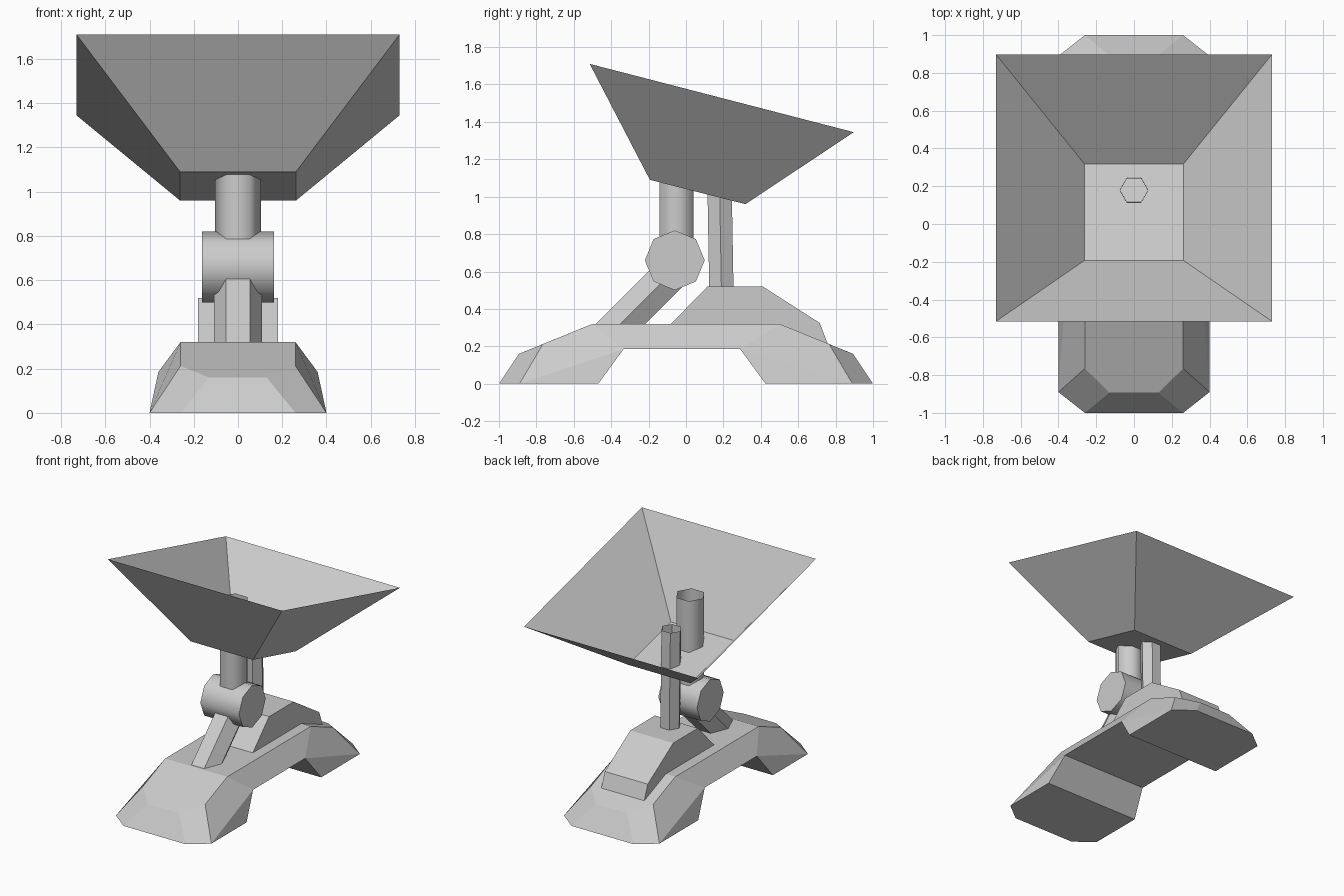
import bpy, bmesh, math
from mathutils import Matrix, Vector

if "Cube" in bpy.data.objects:
    bpy.data.objects.remove(bpy.data.objects["Cube"], do_unlink=True)

grey = bpy.data.materials.new("light_grey")
grey.use_nodes = True
grey.diffuse_color = (0.6, 0.6, 0.6, 1)
grey.node_tree.nodes["Principled BSDF"].inputs["Base Color"].default_value = (0.6, 0.6, 0.6, 1)


def finish(name, bm, smooth=False, recalc=True):
    if recalc:
        bmesh.ops.recalc_face_normals(bm, faces=bm.faces)
    mesh = bpy.data.meshes.new(name)
    bm.to_mesh(mesh)
    bm.free()
    mesh.materials.append(grey)
    obj = bpy.data.objects.new(name, mesh)
    bpy.context.collection.objects.link(obj)
    if smooth:
        bpy.ops.object.select_all(action='DESELECT')
        obj.select_set(True)
        bpy.context.view_layer.objects.active = obj
        bpy.ops.object.shade_smooth_by_angle(angle=math.radians(65))
    return obj


def rod(name, start, end, radius, sides, turn, caps=True, smooth=False):
    """Straight prism between two points."""
    a, b = Vector(start), Vector(end)
    bm = bmesh.new()
    place = (Matrix.Translation((a + b) / 2)
             @ Vector((0, 0, 1)).rotation_difference(b - a).to_matrix().to_4x4()
             @ Matrix.Rotation(math.radians(turn), 4, 'Z'))
    bmesh.ops.create_cone(bm, cap_ends=caps, segments=sides, radius1=radius,
                          radius2=radius, depth=(b - a).length, matrix=place)
    return finish(name, bm, smooth)


# Arched base: corner points of one quarter, mirrored to both sides and ends
quarter = {
    "top": (0.26, 0.50, 0.32), "brow": (0.26, 0.765, 0.212),
    "nose": (0.13, 0.893, 0.16), "toe": (0.26, 1.0, 0),
    "foot": (0.40, 0.89, 0), "heel": (0.40, 0.447, 0),
    "arch": (0.36, 0.312, 0.185),
}
bm = bmesh.new()
v = {}
for key, (x, y, z) in quarter.items():
    shift = -0.022 if key in ("heel", "arch") else 0
    for sx in (-1, 1):
        for sy in (-1, 1):
            v[key, sx, sy] = bm.verts.new((sx * x, sy * y + shift, z))


def across(sy, *keys):
    """Face that spans the width, symmetric about the middle."""
    bm.faces.new([v[k, 1, sy] for k in keys] + [v[k, -1, sy] for k in reversed(keys)])


for sy in (-1, 1):
    across(sy, "top", "brow", "nose")
    across(sy, "nose", "toe")
    across(sy, "toe", "foot", "heel")
    across(sy, "heel", "arch")
    for sx in (-1, 1):
        for keys in (("brow", "nose", "toe", "foot"), ("top", "brow", "foot", "arch"),
                     ("foot", "heel", "arch")):
            bm.faces.new([v[k, sx, sy] for k in keys])
for key in ("top", "arch"):
    bm.faces.new([v[key, sx, sy] for sx, sy in ((1, 1), (-1, 1), (-1, -1), (1, -1))])
for sx in (-1, 1):
    bm.faces.new([v["top", sx, 1], v["top", sx, -1], v["arch", sx, -1], v["arch", sx, 1]])
finish("arched_base", bm)

# Rear housing: side profile pulled across the width
profile = [(-0.085, 0.315), (0.115, 0.52), (0.41, 0.52), (0.715, 0.325), (0.757, 0.215), (0.5, 0.25)]
bm = bmesh.new()
side = bm.faces.new([bm.verts.new((-0.18, y, z)) for y, z in profile])
pulled = bmesh.ops.extrude_face_region(bm, geom=[side], use_keep_orig=True)["geom"]
bmesh.ops.translate(bm, vec=(0.36, 0, 0),
                    verts=[g for g in pulled if isinstance(g, bmesh.types.BMVert)])
finish("rear_housing", bm)

# Supports: slanted strut, pivot drum and the two open tubes
rod("slanted_strut", (0, -0.42, 0.25), (0, -0.06, 0.61), 0.108, 6, 30)
rod("pivot_drum", (-0.162, -0.06, 0.66), (0.162, -0.06, 0.66), 0.16, 8, 0, smooth=True)
rod("main_tube", (0, -0.05, 0.66), (0, -0.05, 1.42), 0.105, 6, 30, caps=False, smooth=True)
rod("thin_tube", (0, 0.191, 0.4), (0, 0.176, 1.25), 0.075, 6, 30, caps=False)

# Tilted open dish of thin faces
bm = bmesh.new()
around = ((-1, -1), (1, -1), (1, 1), (-1, 1))
rings = []
for x, front, back in ((0.262, (-0.193, 1.09), (0.318, 0.96)),
                       (0.73, (-0.515, 1.71), (0.897, 1.345))):
    rings.append([bm.verts.new((sx * x, *(front if sy < 0 else back))) for sx, sy in around])
floor, rim = rings
bm.faces.new(floor)
for i in range(4):
    j = (i + 1) % 4
    bm.faces.new((floor[j], floor[i], rim[i], rim[j]))
for face in bm.faces:
    face.normal_update()
bmesh.ops.recalc_face_normals(bm, faces=bm.faces)
finish("dish", bm, recalc=False)
